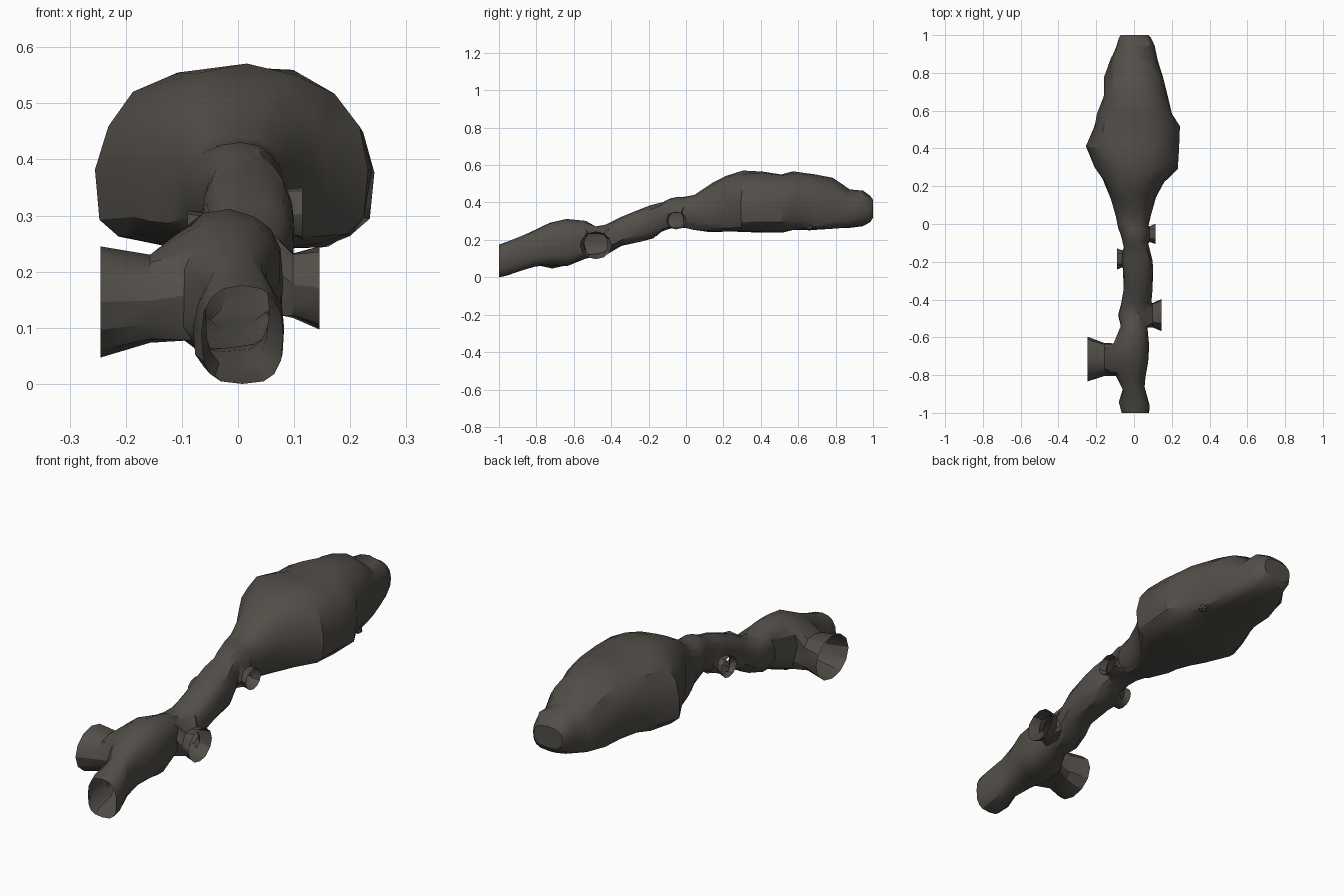
import bpy, bmesh, math, random
from mathutils import Vector

if "Cube" in bpy.data.objects:
    bpy.data.objects.remove(bpy.data.objects["Cube"])

random.seed(4)
SIDES = 16

rock = bpy.data.materials.new("dark brown grey rock")
rock.diffuse_color = (0.085, 0.077, 0.066, 1)
rock.use_nodes = True
rock.node_tree.nodes["Principled BSDF"].inputs["Base Color"].default_value = rock.diffuse_color

# Tunnel stations: y, left x, right x, floor z, roof z
stations = [
    (-1.00, -.065, .08, .00, .175), (-.95, -.08, .085, .01, .19),
    (-.87, -.06, .055, .035, .225), (-.80, -.10, .06, .055, .26),
    (-.72, -.125, .08, .06, .295), (-.64, -.115, .085, .06, .31),
    (-.54, -.07, .07, .10, .30), (-.48, -.085, .065, .11, .275),
    (-.42, -.07, .09, .125, .285), (-.35, -.055, .10, .165, .32),
    (-.24, -.06, .10, .19, .37), (-.185, -.065, .10, .205, .385),
    (-.13, -.055, .085, .24, .405), (-.095, -.06, .075, .255, .42),
    (-.05, -.07, .08, .262, .43), (-.01, -.085, .075, .265, .43),
    (.05, -.10, .09, .25, .445), (.14, -.125, .12, .243, .515),
    (.22, -.16, .165, .24, .55), (.30, -.205, .237, .24, .57),
    (.41, -.252, .24, .24, .57), (.51, -.22, .247, .242, .555),
    (.58, -.205, .21, .25, .57), (.68, -.165, .18, .25, .55),
    (.78, -.155, .16, .255, .535), (.87, -.125, .13, .265, .47),
    (.94, -.095, .11, .275, .465), (.985, -.08, .09, .295, .435),
    (1.0, -.07, .075, .32, .415),
]


def spow(v, p):
    return math.copysign(abs(v) ** p, v)


def section_point(st, k):
    """Point on an arched section with a flatter floor."""
    y, xl, xr, z0, z1 = st
    a = 2 * math.pi * k / SIDES
    c, s = math.cos(a), math.sin(a)
    chamber = .1 < y < .9
    power, level = ((2.2 if s >= 0 else 4.0), .43) if chamber else ((2.5 if s >= 0 else 3.0), .5)
    xc, zc = (xl + xr) / 2, z0 + (z1 - z0) * level
    x = xc + (xr - xl) / 2 * spow(c, 2 / power)
    z = zc + (z1 - zc if s >= 0 else zc - z0) * spow(s, 2 / power)
    # rugged rock surface, kept clean at both ends
    if abs(y) < 0.98:
        f = random.uniform(-.05, .02)
        x += (x - xc) * f
        z += (z - zc) * f
        y += random.uniform(-.011, .011)
    return Vector((x, y, z))


bm = bmesh.new()
rings = [[bm.verts.new(section_point(s, k)) for k in range(SIDES)] for s in stations]

# Side passages: first station, last station, first side, last side, mouth x, y, z, radius y, radius z
passages = [
    (3, 5, 6, 10, -.245, -.715, .146, .118, .099),
    (6, 8, -2, 2, .145, -.482, .171, .085, .074),
    (10, 12, 7, 11, -.09, -.185, .262, .056, .047),
    (13, 15, -3, 1, .115, -.052, .303, .054, .047),
]
removed = set()
for i0, i1, k0, k1, *_ in passages:
    removed |= {(i, k % SIDES) for i in range(i0, i1) for k in range(k0, k1)}

# Main tunnel wall, left open where passages join, closed at the back
for i in range(len(rings) - 1):
    for k in range(SIDES):
        if (i, k) not in removed:
            n = (k + 1) % SIDES
            bm.faces.new((rings[i][k], rings[i][n], rings[i + 1][n], rings[i + 1][k]))
bm.faces.new(rings[-1])

# Flared side passages grown from the wall openings
for i0, i1, k0, k1, mx, my, mz, ry, rz in passages:
    path = [(i0, k) for k in range(k0, k1 + 1)]
    path += [(i, k1) for i in range(i0 + 1, i1 + 1)]
    path += [(i1, k) for k in range(k1 - 1, k0 - 1, -1)]
    path += [(i, k0) for i in range(i1 - 1, i0, -1)]
    base = [rings[i][k % SIDES] for i, k in path]
    count = len(base)
    mid_x = sum(v.co.x for v in base) / count
    turn = -1 if mx > 0 else 1
    start = math.pi - turn * (k1 - k0) * math.pi / count
    prev = base
    for t, size in ((.4, .76), (1, 1)):
        ring = []
        for j, v in enumerate(base):
            a = start + turn * 2 * math.pi * j / count
            end = Vector((mx, my + ry * size * math.cos(a), mz + rz * size * math.sin(a)))
            p = v.co.lerp(end, .8 if t < 1 else 1)
            p.x = mid_x + (mx - mid_x) * t
            ring.append(bm.verts.new(p))
        for j in range(count):
            n = (j + 1) % count
            bm.faces.new((prev[j], prev[n], ring[n], ring[j]))
        prev = ring

loose = [v for v in bm.verts if not v.link_faces]
bmesh.ops.delete(bm, geom=loose, context='VERTS')
bmesh.ops.recalc_face_normals(bm, faces=bm.faces)


def finish(name, bm):
    mesh = bpy.data.meshes.new(name)
    bm.to_mesh(mesh)
    bm.free()
    mesh.materials.append(rock)
    ob = bpy.data.objects.new(name, mesh)
    bpy.context.collection.objects.link(ob)
    bpy.ops.object.select_all(action='DESELECT')
    ob.select_set(True)
    bpy.context.view_layer.objects.active = ob
    bpy.ops.object.shade_smooth_by_angle(angle=math.radians(30))
    return ob


finish("cave_tunnel", bm)

# Small rock lump beneath the large chamber
bm = bmesh.new()
bmesh.ops.create_icosphere(bm, subdivisions=1, radius=.02)
bmesh.ops.translate(bm, verts=bm.verts, vec=(.15, .66, .268))
finish("rock_lump", bm)
